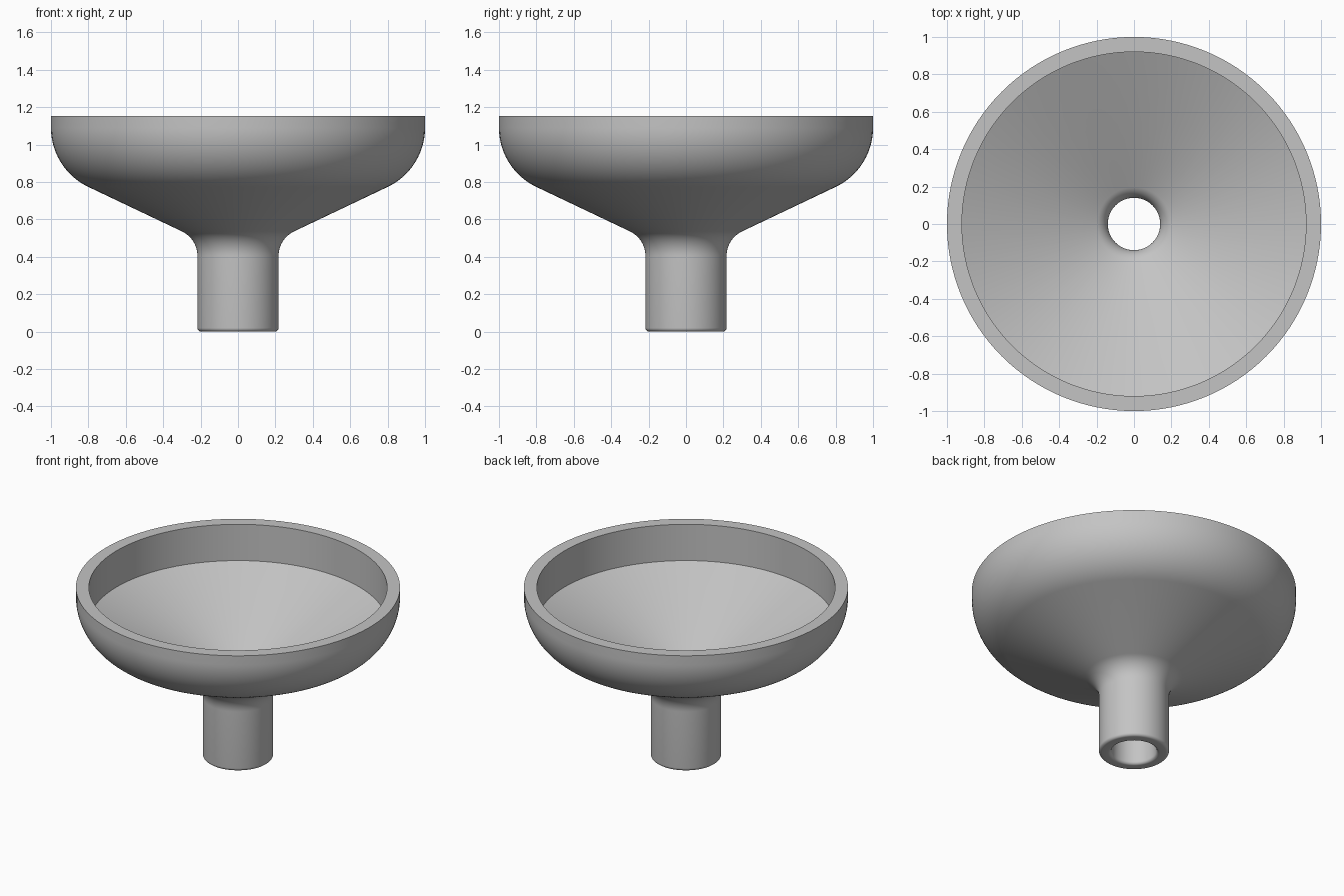
import bpy
import bmesh
from math import cos, sin, pi, radians

cube = bpy.data.objects.get("Cube")
if cube:
    bpy.data.objects.remove(cube, do_unlink=True)

# Plain grey plastic
grey = bpy.data.materials.new("grey plastic")
grey.use_nodes = True
colour = (0.55, 0.55, 0.55, 1)
grey.diffuse_color = colour
grey.node_tree.nodes["Principled BSDF"].inputs["Base Color"].default_value = colour


def arc(cx, cz, r, start, end, steps):
    """Points along a circular fillet, angles in degrees."""
    angles = [radians(start + (end - start) * i / steps) for i in range(steps + 1)]
    return [(cx + r * cos(a), cz + r * sin(a)) for a in angles]


def lathe(name, profile, segments, material):
    """Turn a closed (radius, height) profile about the z axis."""
    bm = bmesh.new()
    rings = []
    for s in range(segments):
        a = 2 * pi * s / segments
        rings.append([bm.verts.new((r * cos(a), r * sin(a), z)) for r, z in profile])
    n = len(profile)
    for s in range(segments):
        here, there = rings[s], rings[(s + 1) % segments]
        for i in range(n):
            j = (i + 1) % n
            bm.faces.new((here[i], there[i], there[j], here[j]))
    bmesh.ops.recalc_face_normals(bm, faces=bm.faces)
    mesh = bpy.data.meshes.new(name)
    bm.to_mesh(mesh)
    bm.free()
    mesh.materials.append(material)
    obj = bpy.data.objects.new(name, mesh)
    bpy.context.collection.objects.link(obj)
    return obj


slope = 25.6  # angle of the cone in degrees

# Outside: rounded spout lip, spout, neck fillet, cone, rounded bowl
outside = (arc(0.197, 0.02, 0.02, -90, 0, 6)
           + arc(0.362, 0.405, 0.145, 180, 90 + slope, 12)
           + arc(0.65, 1.09, 0.35, slope - 90, 0, 24)
           + [(1.0, 1.152)])

# Inside: flat rim, straight wall, cone floor, throat fillet, bore, bore lip
inside = ([(0.92, 1.152), (0.92, 0.905)]
          + arc(0.24, 0.468, 0.10, 90 + slope, 180, 12)
          + arc(0.16, 0.02, 0.02, 180, 270, 6))

funnel = lathe("funnel", outside + inside, 128, grey)
bpy.context.view_layer.objects.active = funnel
funnel.select_set(True)
bpy.ops.object.shade_smooth_by_angle(angle=radians(35))
